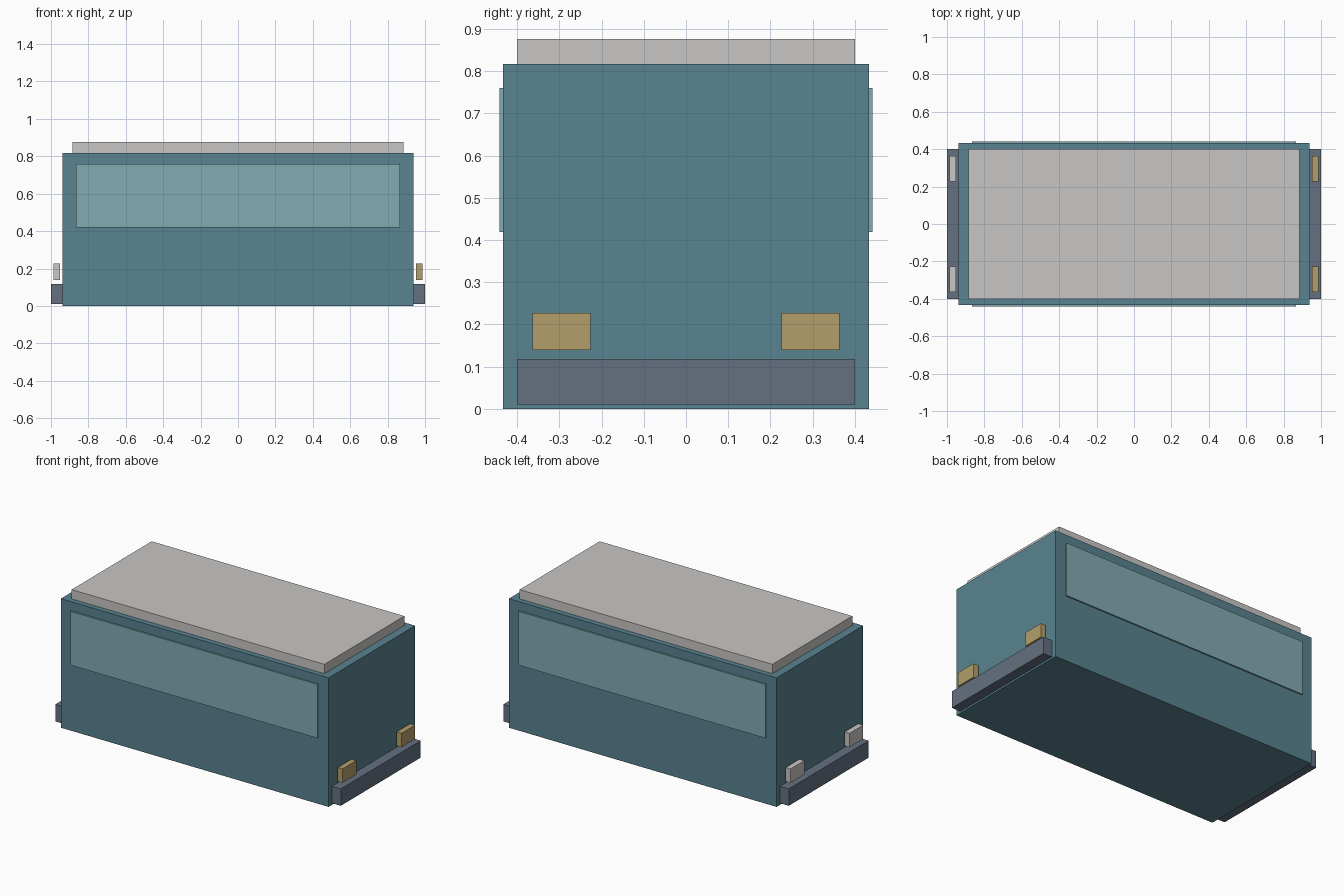
import bpy
import bmesh

if "Cube" in bpy.data.objects:
    bpy.data.objects.remove(bpy.data.objects["Cube"])


def material(name, rgb):
    lin = [((c / 255 + 0.055) / 1.055) ** 2.4 for c in rgb]
    m = bpy.data.materials.new(name)
    m.diffuse_color = (*lin, 1)
    m.use_nodes = True
    m.node_tree.nodes["Principled BSDF"].inputs["Base Color"].default_value = m.diffuse_color
    return m


teal = material("teal_paint", (88, 131, 144))
glass = material("pale_teal_glass", (129, 171, 178))
white = material("warm_white", (201, 199, 197))
slate = material("slate_grey", (100, 113, 128))
amber = material("amber", (179, 159, 106))


def box(name, x, y, z, mat):
    """Box from (min, max) ranges on each axis."""
    bm = bmesh.new()
    bmesh.ops.create_cube(bm, size=1)
    for v in bm.verts:
        v.co = [r[0] if c < 0 else r[1] for c, r in zip(v.co, (x, y, z))]
    me = bpy.data.meshes.new(name)
    bm.to_mesh(me)
    bm.free()
    me.materials.append(mat)
    ob = bpy.data.objects.new(name, me)
    bpy.context.collection.objects.link(ob)
    return ob


def span(a, b, side):
    return tuple(sorted((a * side, b * side)))


# Main body and raised roof
box("body", (-0.938, 0.938), (-0.433, 0.433), (0, 0.817), teal)
box("roof", (-0.885, 0.885), (-0.4, 0.4), (0.817, 0.876), white)

# Long window plate on each side
for side, label in ((-1, "front"), (1, "back")):
    box("window_" + label, (-0.865, 0.865), span(0.433, 0.442, side), (0.419, 0.76), glass)

# Bumper and a pair of lamps at each end (lamps stand just off the body)
for end, label, lamp in ((-1, "left", white), (1, "right", amber)):
    box("bumper_" + label, span(0.938, 1.0, end), (-0.4, 0.4), (0.011, 0.118), slate)
    for side, pos in ((-1, "front"), (1, "back")):
        box(f"lamp_{label}_{pos}", span(0.952, 0.987, end), span(0.226, 0.363, side),
            (0.139, 0.227), lamp)
